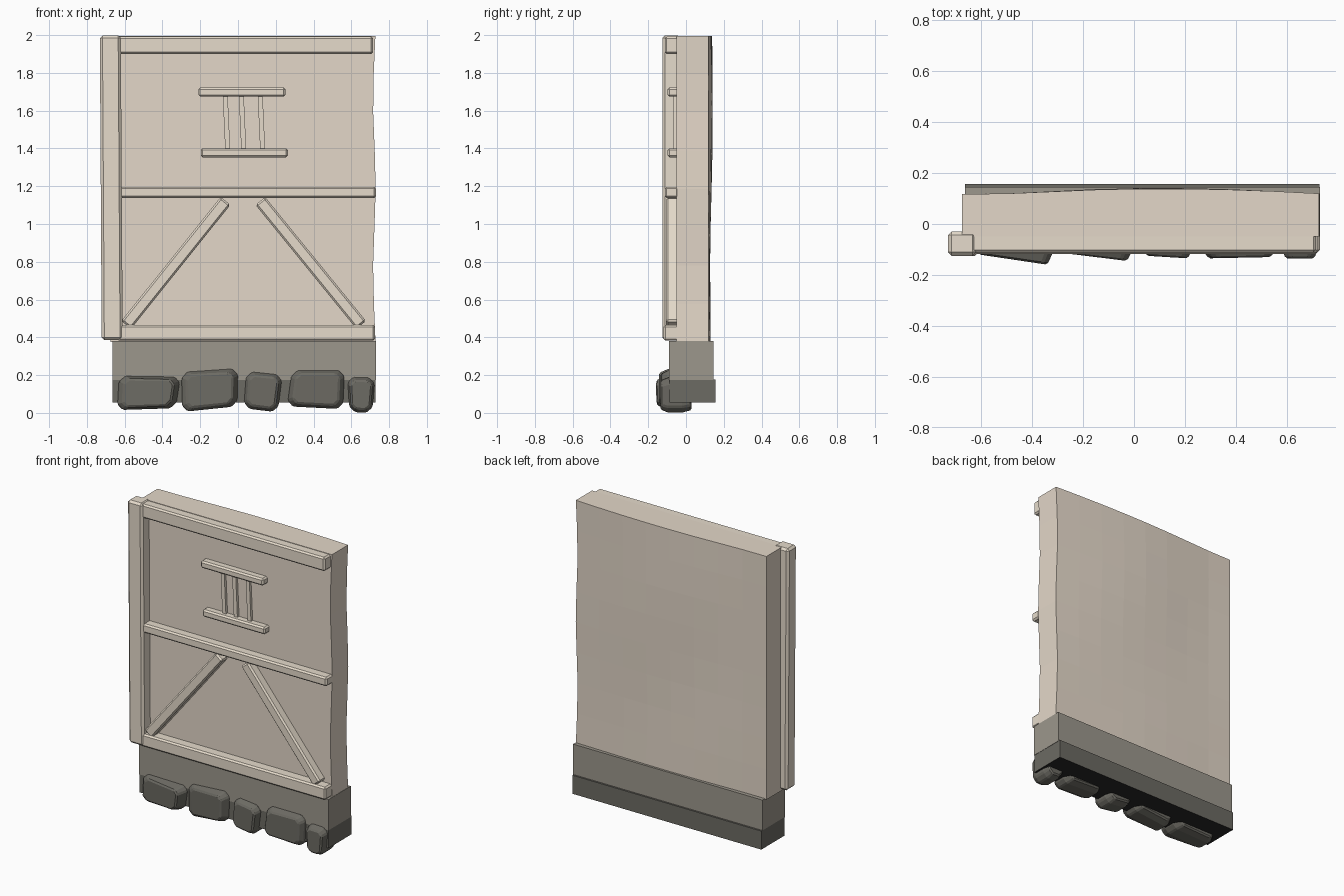
import bpy, bmesh, math
from mathutils import Matrix, Vector

cube = bpy.data.objects.get("Cube")
if cube:
    bpy.data.objects.remove(cube, do_unlink=True)


def material(name, rgb):
    mat = bpy.data.materials.new(name)
    mat.use_nodes = True
    color = (*rgb, 1)
    mat.diffuse_color = color
    bsdf = next(n for n in mat.node_tree.nodes if n.type == 'BSDF_PRINCIPLED')
    bsdf.inputs["Base Color"].default_value = color
    bsdf.inputs["Roughness"].default_value = 0.9
    return mat


plaster = material("warm plaster", (0.77, 0.68, 0.58))
timber = material("pale timber", (0.79, 0.71, 0.6))
grey = material("foundation grey", (0.335, 0.31, 0.265))
dark = material("dark foundation", (0.15, 0.145, 0.125))
stone_grey = material("stone grey", (0.15, 0.145, 0.125))
black = material("underside black", (0.02, 0.02, 0.02))


def finish(bm, name, mat, bevel=0):
    """Turn a bmesh into an object, with an optional chamfer."""
    bmesh.ops.recalc_face_normals(bm, faces=bm.faces)
    mesh = bpy.data.meshes.new(name)
    bm.to_mesh(mesh)
    bm.free()
    mesh.materials.append(mat)
    obj = bpy.data.objects.new(name, mesh)
    bpy.context.collection.objects.link(obj)
    if bevel:
        mod = obj.modifiers.new("chamfer", 'BEVEL')
        mod.width = bevel
        mod.segments = 1
    return obj


def box(name, mat, low, high, bevel=0):
    low, high = Vector(low), Vector(high)
    bm = bmesh.new()
    bmesh.ops.create_cube(bm, size=1)
    bmesh.ops.scale(bm, vec=high - low, verts=bm.verts)
    bmesh.ops.translate(bm, vec=(low + high) / 2, verts=bm.verts)
    return finish(bm, name, mat, bevel)


def beam(name, start, end, width, front, back=-0.04, bevel=0.01):
    """Timber running between two (x, z) points on the wall face."""
    a, b = Vector(start), Vector(end)
    run, mid = b - a, (a + b) / 2
    obj = box(name, timber, (-run.length / 2, front, -width / 2),
              (run.length / 2, back, width / 2), bevel)
    turn = Matrix.Rotation(-math.atan2(run.y, run.x), 4, 'Y')
    obj.data.transform(Matrix.Translation((mid.x, 0, mid.y)) @ turn)
    return obj


# Plaster panel with a gently bowed back and uneven right edge
bm = bmesh.new()
bmesh.ops.create_cube(bm, size=2)
bmesh.ops.subdivide_edges(bm, edges=bm.edges[:], cuts=7, use_grid_fill=True)
for v in bm.verts:
    u, depth, h = v.co
    z = 1.185 + 0.81 * h
    right = 0.722 + 0.007 * math.cos((z - 1.2) * 7)
    x = -0.675 + (right + 0.675) * (u + 1) / 2
    bow = max(0, math.cos((x - 0.15) * 2.6)) * 0.024
    ripple = 0.004 * math.sin(z * 5 + x * 3) * (1 - u * u)
    back = 0.118 + bow * (0.7 + 0.3 * h) + ripple
    v.co = (x, -0.05 + (back + 0.05) * (depth + 1) / 2, z)
finish(bm, "plaster_wall", plaster)

# Two foundation courses, the lower one with a black underside
box("upper_foundation", grey, (-0.665, -0.09, 0.175), (0.73, 0.145, 0.38))
footing = box("lower_foundation", dark, (-0.665, -0.088, 0.055), (0.728, 0.157, 0.178))
footing.data.materials.append(black)
for face in footing.data.polygons:
    face.material_index = int(face.normal.z < -0.5)

# Timber frame
beam("corner_post", (-0.666, 0.385), (-0.676, 1.998), 0.111, -0.125, -0.03, 0.014)
beam("top_rail", (-0.64, 1.946), (0.715, 1.946), 0.092, -0.112)
beam("middle_rail", (-0.64, 1.167), (0.73, 1.167), 0.06, -0.112)
beam("bottom_rail", (-0.64, 0.424), (0.725, 0.424), 0.084, -0.118)
beam("right_brace", (-0.592, 0.466), (-0.066, 1.122), 0.066, -0.106)
beam("left_brace", (0.652, 0.466), (0.118, 1.122), 0.066, -0.106)

# Small blind window: two bars and three leaning slats
beam("window_top_bar", (-0.21, 1.698), (0.252, 1.698), 0.048, -0.098)
beam("window_bottom_bar", (-0.197, 1.377), (0.265, 1.377), 0.048, -0.098)
for i, x in enumerate((-0.06, 0.025, 0.125)):
    beam(f"window_slat_{i + 1}", (x + 0.006, 1.38), (x - 0.008, 1.69),
         0.026, -0.068, bevel=0)


def stone(name, corners, front_left, front_right):
    """Rough block: outline corners run anticlockwise from lower left."""
    bm = bmesh.new()
    raw = [Vector((x, 0, z)) for x, z in corners]
    # Clip every corner of the outline
    points = []
    for i, p in enumerate(raw):
        for other in (raw[i - 1], raw[(i + 1) % len(raw)]):
            points.append(p + (other - p).normalized() * 0.03)
    centre = sum(points, Vector()) / len(points)
    left = min(p.x for p in points)
    span = max(p.x for p in points) - left
    rings = []
    for scale, depth in ((0.85, 0.03), (1, -0.02), (1, -0.095), (0.82, None)):
        ring = []
        for p in points:
            q = centre + (p - centre) * scale
            t = (p.x - left) / span
            q.y = front_left + (front_right - front_left) * t if depth is None else depth
            ring.append(bm.verts.new(q))
        rings.append(ring)
    count = len(points)
    for a, b in zip(rings, rings[1:]):
        for i in range(count):
            j = (i + 1) % count
            bm.faces.new((a[i], a[j], b[j], b[i]))
    bm.faces.new(rings[0])
    bm.faces.new(rings[-1])
    finish(bm, name, stone_grey, 0.008)


# Row of footing stones
stones = [
    ([(-0.64, 0.015), (-0.33, 0.025), (-0.305, 0.19), (-0.63, 0.195)], -0.12, -0.16),
    ([(-0.295, 0.005), (-0.005, 0.035), (0, 0.235), (-0.3, 0.215)], -0.115, -0.145),
    ([(0.03, 0.025), (0.21, 0.003), (0.235, 0.2), (0.045, 0.22)], -0.125, -0.135),
    ([(0.26, 0.035), (0.555, 0.02), (0.565, 0.225), (0.285, 0.225)], -0.135, -0.13),
    ([(0.59, 0.005), (0.71, 0), (0.725, 0.185), (0.58, 0.19)], -0.135, -0.135),
]
for i, spec in enumerate(stones):
    stone(f"footing_stone_{i + 1}", *spec)
